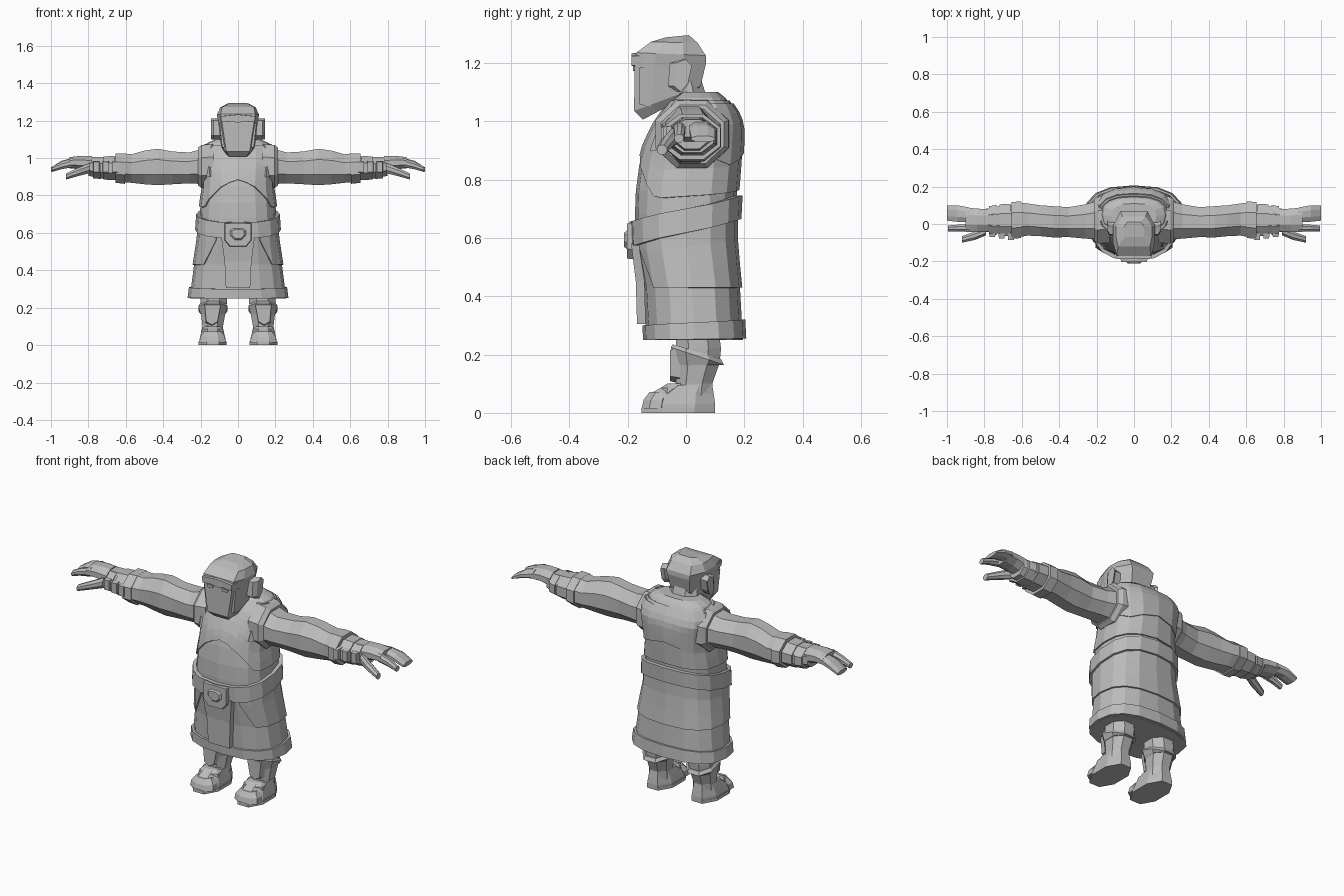
import bpy, bmesh
from math import sin, cos, pi, floor

grey = bpy.data.materials.new("stone grey")
grey.diffuse_color = (0.5, 0.5, 0.5, 1)


def finish(name, bm, mirror=False, thick=0):
    bmesh.ops.remove_doubles(bm, verts=bm.verts, dist=0.0004)
    bmesh.ops.recalc_face_normals(bm, faces=bm.faces)
    me = bpy.data.meshes.new(name)
    bm.to_mesh(me)
    bm.free()
    me.materials.append(grey)
    ob = bpy.data.objects.new(name, me)
    bpy.context.collection.objects.link(ob)
    if thick:
        m = ob.modifiers.new("thickness", 'SOLIDIFY')
        m.thickness, m.offset = thick, -1
    if mirror:
        ob.modifiers.new("mirror", 'MIRROR')
    return ob


def loft(name, rings, mirror=False):
    """Skin closed rings of equal length and cap both ends."""
    bm = bmesh.new()
    vs = [[bm.verts.new(p) for p in r] for r in rings]
    n = len(rings[0])
    for a, b in zip(vs, vs[1:]):
        for i in range(n):
            bm.faces.new((a[i], a[(i + 1) % n], b[(i + 1) % n], b[i]))
    bm.faces.new(vs[0])
    bm.faces.new(vs[-1])
    return finish(name, bm, mirror)


def slab(name, outline, y0, y1, mirror=False, inset=0.0):
    """Extrude an xz outline from y0 forward to y1, optionally shrunk in front."""
    cx = sum(p[0] for p in outline) / len(outline)
    cz = sum(p[1] for p in outline) / len(outline)
    k = 1 - inset
    return loft(name, [[(x, y0, z) for x, z in outline],
                       [(cx + (x - cx) * k, y1, cz + (z - cz) * k) for x, z in outline]], mirror)


# Robed body: z, half width, front y, back y
BODY = [(0.25, 0.258, -0.135, 0.195), (0.43, 0.235, -0.145, 0.185), (0.58, 0.212, -0.172, 0.17),
        (0.68, 0.205, -0.175, 0.17), (0.76, 0.20, -0.172, 0.175), (0.85, 0.185, -0.16, 0.182),
        (0.92, 0.19, -0.142, 0.186), (0.99, 0.20, -0.108, 0.186), (1.04, 0.195, -0.075, 0.165),
        (1.08, 0.165, -0.04, 0.135), (1.10, 0.12, -0.02, 0.11)]
N = 16


def corner(i, z, off):
    z = min(max(z, BODY[0][0]), BODY[-1][0])
    for p, q in zip(BODY, BODY[1:]):
        if z <= q[0]:
            t = (z - p[0]) / (q[0] - p[0])
            w, f, b = (p[k] + (q[k] - p[k]) * t for k in (1, 2, 3))
            break
    a = 2 * pi * i / N
    s, c = sin(a), cos(a)
    e = 0.78
    sx = abs(s) ** e * (1 if s > 0 else -1)
    sy = abs(c) ** e * (1 if c > 0 else -1)
    return (sx * (w + off), (f + b) / 2 - sy * ((b - f) / 2 + off), z)


def surf(u, z, off=0.0):
    """Point on the faceted body; u counts facets from the front centre."""
    i = floor(u + 1e-6)
    t = u - i
    return tuple(p + (q - p) * t for p, q in zip(corner(i, z, off), corner(i + 1, z, off)))


def shell(name, us, lo, hi, off, rows=1, thick=0.02, flare=0.0):
    """Layer of cloth or armour that follows the body between two edges."""
    bm = bmesh.new()
    g = [[bm.verts.new(surf(u, lo(u) + (hi(u) - lo(u)) * j / rows, off + flare * (1 - j / rows)))
          for j in range(rows + 1)] for u in us]
    for a, b in zip(g, g[1:]):
        for j in range(rows):
            bm.faces.new((a[j], b[j], b[j + 1], a[j + 1]))
    return finish(name, bm, thick=thick)


def back(u):
    return (1 - cos(2 * pi * u / N)) / 2


def fold(u):
    return abs((u + N / 2) % N - N / 2)


full = list(range(N + 1))
loft("robe_body", [[corner(i, r[0], 0) for i in range(N)] for r in BODY])
shell("hem_band", full, lambda u: 0.25 + 0.005 * back(u), lambda u: 0.30 + 0.02 * back(u), 0.012)
shell("belt", full, lambda u: 0.57 + 0.095 * back(u), lambda u: 0.655 + 0.09 * back(u), 0.02)
shell("skirt_overlay", [1.2 + 0.3 * k for k in range(2)] + list(range(2, 15)) + [14.5, 14.8],
      lambda u: 0.56 - 0.13 * min(1, max(0, (fold(u) - 1.2) / 0.8)),
      lambda u: 0.60 + 0.08 * back(u), 0.008, 3, 0.012)

# Vest with an arched front edge, and a back yoke
shell("vest", [k / 2 for k in range(2 * N + 1)],
      lambda u: 0.885 - 0.15 * min(1, fold(u) / 2.6) ** 1.4 + 0.03 * max(0, fold(u) - 2.6) / 5.4,
      lambda u: 1.07, 0.008, 7, 0.012)
shell("back_yoke", [4.5 + 0.5 * k for k in range(15)],
      lambda u: 0.85 + 0.02 * abs(fold(u) - 6), lambda u: 1.06, 0.014, 6, 0.012)
for side in (1, -1):
    shell("shoulder_strap", [N + side * u for u in (1.9, 2.4, 2.9, 3.4)],
          lambda u: 0.90, lambda u: 1.075, 0.016, 5, 0.012)

# Front apron and buckle
loft("apron", [[(-w, y, z), (w, y, z), (w, y + 0.03, z), (-w, y + 0.03, z)]
               for z, w, y in ((0.305, 0.065, -0.168), (0.45, 0.072, -0.172), (0.58, 0.09, -0.188))])
slab("buckle", [(-0.075, 0.655), (0.075, 0.655), (0.075, 0.56), (0.045, 0.525),
                (-0.045, 0.525), (-0.075, 0.56)], -0.17, -0.203, inset=0.08)
slab("buckle_gem", [(-0.05, 0.615), (-0.03, 0.63), (0.03, 0.63), (0.05, 0.615), (0.05, 0.585),
                    (0.02, 0.555), (-0.02, 0.555), (-0.05, 0.585)], -0.195, -0.212, inset=0.35)


# Arms: rings of x, y low, y high, z low, z high
def xring(x, y0, y1, z0, z1, n=8):
    k = 1 / cos(pi / n)
    return [(x, (y0 + y1) / 2 + (y1 - y0) / 2 * k * cos(2 * pi * (i + 0.5) / n),
             (z0 + z1) / 2 + (z1 - z0) / 2 * k * sin(2 * pi * (i + 0.5) / n)) for i in range(n)]


def limb(name, rows):
    return loft(name, [xring(*r) for r in rows], True)


limb("shoulder_cuff", [(0.13, -0.10, 0.15, 0.84, 1.075), (0.195, -0.105, 0.145, 0.84, 1.07),
                       (0.215, -0.085, 0.13, 0.855, 1.055)])
limb("upper_arm", [(0.17, -0.085, 0.13, 0.86, 1.055), (0.26, -0.078, 0.105, 0.865, 1.03),
                   (0.35, -0.07, 0.09, 0.86, 1.035), (0.43, -0.072, 0.095, 0.855, 1.05),
                   (0.50, -0.065, 0.10, 0.86, 1.04), (0.57, -0.062, 0.11, 0.868, 1.02),
                   (0.61, -0.07, 0.115, 0.87, 1.025)])
limb("sleeve_band", [(0.605, -0.075, 0.12, 0.862, 1.025), (0.655, -0.08, 0.118, 0.868, 1.025)])
limb("forearm", [(0.60, -0.06, 0.10, 0.88, 1.01), (0.70, -0.055, 0.10, 0.885, 1.005),
                 (0.80, -0.04, 0.08, 0.905, 1.005)])
limb("bracer", [(0.66, -0.065, 0.108, 0.882, 1.012), (0.72, -0.062, 0.105, 0.885, 1.008)])
limb("wrist_band", [(0.735, -0.06, 0.102, 0.888, 1.004), (0.775, -0.055, 0.095, 0.892, 1.004)])
for k in range(3):
    x = 0.64 + 0.05 * k
    slab("bracer_plate", [(x, 0.92), (x + 0.035, 0.92), (x + 0.035, 0.985), (x, 0.985)],
         -0.05, -0.085 + 0.008 * k, True, 0.15)
limb("palm", [(0.78, -0.04, 0.08, 0.925, 1.01), (0.84, -0.042, 0.082, 0.94, 1.012),
              (0.90, -0.042, 0.088, 0.945, 1.005)])
limb("fingers", [(0.88, 0.012, 0.088, 0.955, 1.003), (0.945, 0.012, 0.10, 0.945, 0.985),
                 (1.0, 0.018, 0.10, 0.928, 0.95)])
limb("index_finger", [(0.88, -0.042, 0.0, 0.952, 1.0), (0.945, -0.04, -0.004, 0.94, 0.98),
                      (0.995, -0.04, -0.008, 0.926, 0.955)])
limb("thumb", [(0.79, -0.06, -0.02, 0.92, 0.975), (0.85, -0.085, -0.04, 0.905, 0.95),
               (0.92, -0.10, -0.065, 0.885, 0.918)])


# Legs and boots: rings of z, centre x, half width, front y, back y
def zring(z, cx, w, y0, y1, tilt=0.0):
    c = 0.45
    pts = [(-w * c, y0), (w * c, y0), (w, y0 + (y1 - y0) * 0.28), (w, y1 - (y1 - y0) * 0.28),
           (w * c, y1), (-w * c, y1), (-w, y1 - (y1 - y0) * 0.28), (-w, y0 + (y1 - y0) * 0.28)]
    return [(cx + x, y, z + tilt * (y - y0) / (y1 - y0)) for x, y in pts]


def column(name, rows, mirror=True):
    return loft(name, [zring(*r) for r in rows], mirror)


column("leg", [(0.03, 0.135, 0.055, -0.06, 0.09), (0.10, 0.135, 0.055, -0.035, 0.09),
               (0.17, 0.133, 0.065, -0.035, 0.115), (0.22, 0.13, 0.07, -0.035, 0.12),
               (0.30, 0.128, 0.07, -0.035, 0.11)])
column("boot_cuff", [(0.165, 0.134, 0.066, -0.04, 0.118), (0.225, 0.134, 0.078, -0.052, 0.13, -0.06),
                     (0.235, 0.134, 0.07, -0.045, 0.12, -0.05)])
slab("shin_guard", [(0.085, 0.225), (0.185, 0.225), (0.175, 0.12), (0.14, 0.10), (0.105, 0.12)],
     -0.02, -0.054, True, 0.15)
column("foot", [(0.0, 0.136, 0.072, -0.148, 0.1), (0.03, 0.136, 0.07, -0.145, 0.1),
                (0.065, 0.136, 0.062, -0.125, 0.095), (0.095, 0.136, 0.055, -0.07, 0.09)])
column("sole", [(0.0, 0.136, 0.074, -0.153, 0.1), (0.018, 0.136, 0.074, -0.153, 0.1)])
column("toe_cap", [(0.015, 0.136, 0.07, -0.152, -0.06), (0.045, 0.136, 0.066, -0.145, -0.055),
                   (0.072, 0.136, 0.045, -0.125, -0.05)])
column("instep_plate", [(0.04, 0.136, 0.066, -0.095, 0.0), (0.085, 0.136, 0.055, -0.088, 0.0),
                        (0.10, 0.136, 0.04, -0.065, 0.0)])

# Head: tilted rings of front z, back z, front y, back y, front width, side width
column("neck", [(1.02, 0, 0.09, -0.075, 0.09), (1.15, 0, 0.08, -0.08, 0.05)], False)


def head_ring(zf, zb, y0, y1, wf, w):
    d = y1 - y0
    half = [(wf, y0), (w, y0 + d * 0.28), (w, y0 + d * 0.68), (w * 0.65, y1)]
    pts = half + [(-x, y) for x, y in reversed(half)]
    return [(x, y, zf + (zb - zf) * (y - y0) / d) for x, y in pts]


loft("head", [head_ring(*r) for r in (
    (1.005, 1.095, -0.148, 0.02, 0.045, 0.07), (1.035, 1.12, -0.178, 0.05, 0.062, 0.09),
    (1.185, 1.20, -0.176, 0.069, 0.085, 0.105), (1.235, 1.225, -0.17, 0.068, 0.092, 0.112),
    (1.272, 1.268, -0.12, 0.04, 0.085, 0.095), (1.287, 1.295, -0.07, 0.01, 0.05, 0.055))])
slab("brow", [(-0.1, 1.225), (0, 1.235), (0.1, 1.225), (0.095, 1.19), (0.04, 1.195),
              (0, 1.187), (-0.04, 1.195), (-0.095, 1.19)], -0.14, -0.186, inset=0.08)
slab("eye", [(0.025, 1.187), (0.065, 1.187), (0.06, 1.172), (0.03, 1.172)], -0.174, -0.182, True)
slab("jaw_edge", [(0.08, 1.19), (0.1, 1.19), (0.085, 1.05), (0.065, 1.05)], -0.12, -0.16, True, 0.1)
loft("ear", [[(x, y + 0.012 * s, z) for y, z in
              ((-0.062 + 0.01 * s, 1.12), (-0.03, 1.10), (-0.005, 1.13), (0.008, 1.19),
               (-0.012, 1.212), (-0.055 + 0.01 * s, 1.20))]
             for x, s in ((0.085, 0), (0.13, 0), (0.144, 1))], True)
